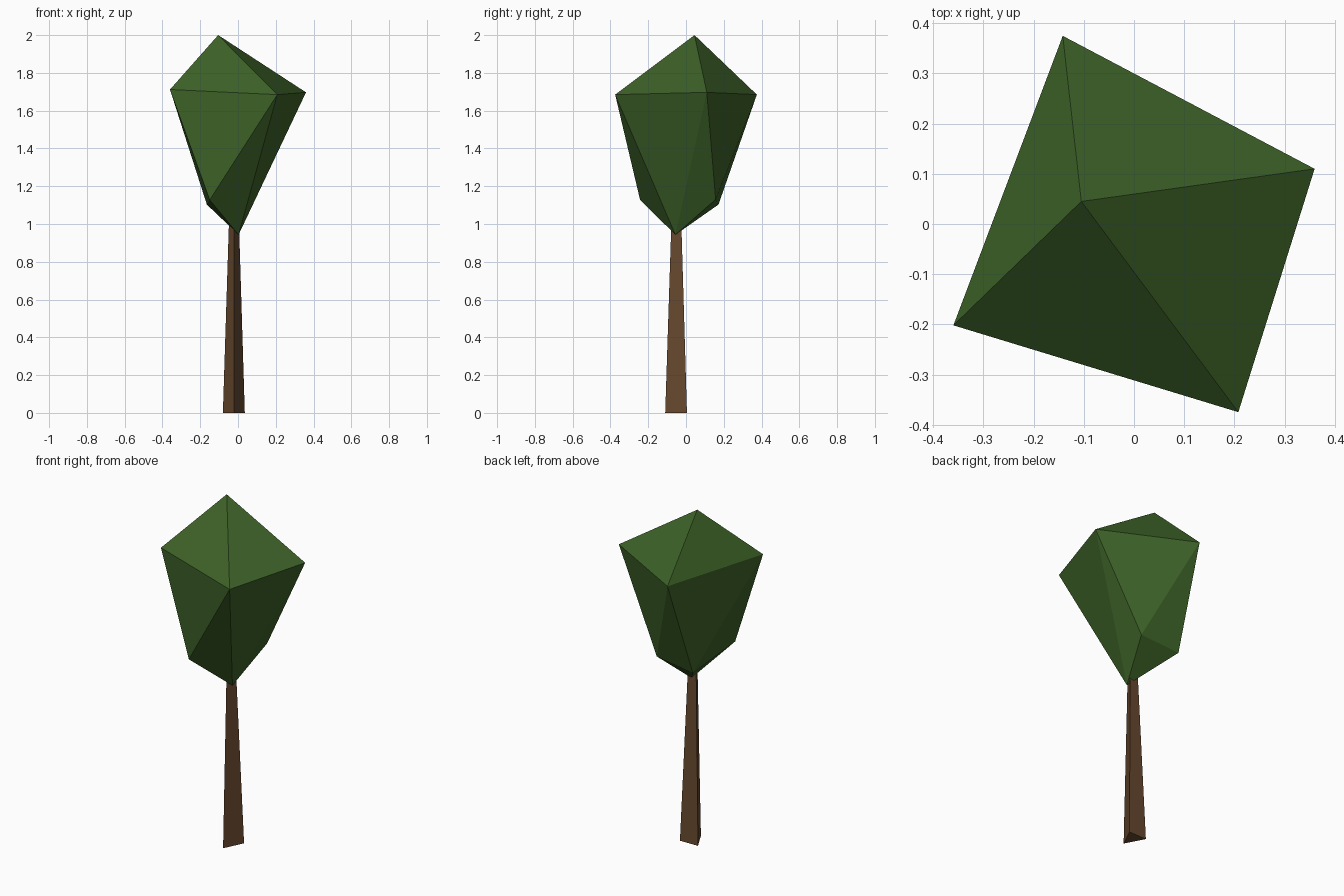
import bpy
from mathutils import Vector

if "Cube" in bpy.data.objects:
    bpy.data.objects.remove(bpy.data.objects["Cube"])


def material(name, rgb):
    m = bpy.data.materials.new(name)
    m.diffuse_color = (*rgb, 1)
    m.use_nodes = True
    m.node_tree.nodes["Principled BSDF"].inputs["Base Color"].default_value = m.diffuse_color
    return m


def add_part(name, verts, faces, mat):
    mesh = bpy.data.meshes.new(name)
    mesh.from_pydata(verts, [], faces)
    mesh.materials.append(mat)
    ob = bpy.data.objects.new(name, mesh)
    bpy.context.collection.objects.link(ob)
    return ob


leaf = material("leaf green", (0.047, 0.122, 0.021))
bark = material("bark brown", (0.140, 0.068, 0.029))

# Trunk: tapered three-sided post, its top hidden inside the crown
base = [(-0.02, -0.11), (0.036, 0.005), (-0.08, 0.003)]
centre = Vector((-0.021, -0.05))
top_z, taper = 1.04, 0.44
ring = [Vector(p) for p in base]
verts = [(*p, 0) for p in ring]
verts += [(*(centre + (p - centre) * taper), top_z) for p in ring]
sides = [(i, (i + 1) % 3, (i + 1) % 3 + 3, i + 3) for i in range(3)]
add_part("trunk", verts, sides + [(2, 1, 0), (3, 4, 5)], bark)

# Crown: faceted gem with tip, four shoulder points, three lower points, bottom
tip, a, b, c, d, p, q, r, bottom = range(9)
points = [
    (-0.105, 0.045, 2.0),
    (-0.36, -0.202, 1.712), (0.208, -0.375, 1.685),
    (0.36, 0.11, 1.697), (-0.142, 0.375, 1.685),
    (-0.15, -0.243, 1.127), (-0.165, 0.172, 1.103), (0.08, 0.157, 1.13),
    (0.003, -0.056, 0.943),
]
shoulder = [a, b, c, d]
under = [p, b, c, r, q]
faces = [(tip, shoulder[i], shoulder[(i + 1) % 4]) for i in range(4)]
faces += [(bottom, under[(i + 1) % 5], under[i]) for i in range(5)]
faces += [(a, p, b), (a, q, p), (a, d, q), (d, r, q), (d, c, r)]
add_part("crown", points, faces, leaf)
